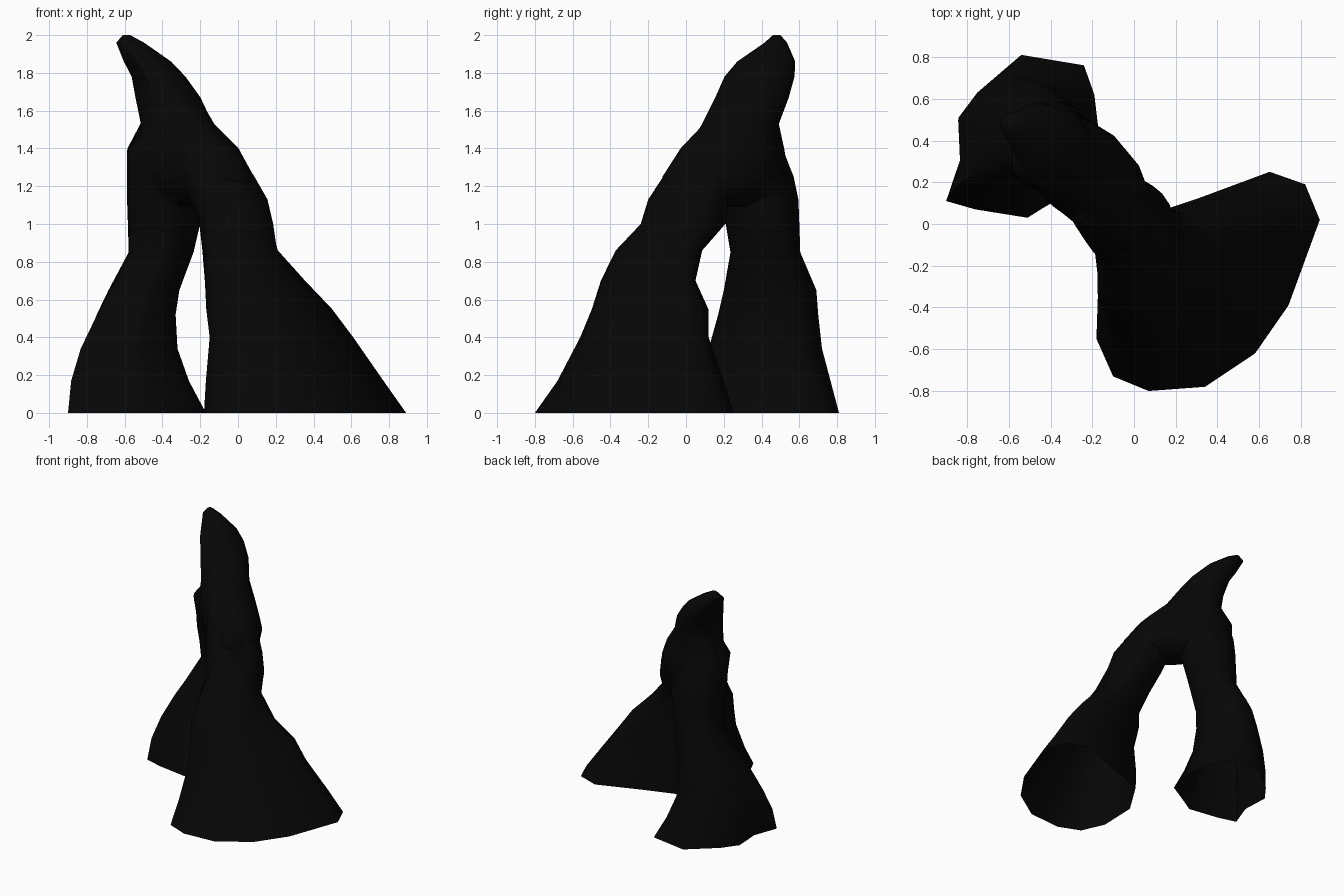
import bpy, bmesh, math
from mathutils import Vector

cube = bpy.data.objects.get("Cube")
if cube:
    bpy.data.objects.remove(cube, do_unlink=True)

# Single dark stone colour
stone = bpy.data.materials.new("black stone")
stone.use_nodes = True
colour = (0.002, 0.002, 0.002, 1)
stone.diffuse_color = colour
stone.node_tree.nodes["Principled BSDF"].inputs["Base Color"].default_value = colour


def loft(name, outline, sections):
    """Closed loft; each section is (z, centre x, centre y, half x, half y, roundness)."""
    xs, ys = [p[0] for p in outline], [p[1] for p in outline]
    mid = Vector(((min(xs) + max(xs)) / 2, (min(ys) + max(ys)) / 2))
    half = Vector(((max(xs) - min(xs)) / 2, (max(ys) - min(ys)) / 2))
    unit = [Vector(((x - mid.x) / half.x, (y - mid.y) / half.y)) for x, y in outline]
    bm = bmesh.new()
    rings = []
    for z, cx, cy, hx, hy, roundness in sections:
        ring = []
        for p in unit:
            q = p + (p.normalized() - p) * roundness
            ring.append(bm.verts.new((cx + q.x * hx, cy + q.y * hy, z)))
        rings.append(ring)
    n = len(outline)
    for low, high in zip(rings, rings[1:]):
        for i in range(n):
            j = (i + 1) % n
            bm.faces.new((low[i], low[j], high[j], high[i]))
    bm.faces.new(rings[0])
    bm.faces.new(rings[-1])
    bmesh.ops.recalc_face_normals(bm, faces=bm.faces)
    mesh = bpy.data.meshes.new(name)
    bm.to_mesh(mesh)
    bm.free()
    mesh.materials.append(stone)
    obj = bpy.data.objects.new(name, mesh)
    bpy.context.collection.objects.link(obj)
    return obj


# Wide front leg, leaning back into the arch
front_foot = [(-.17, -.25), (-.18, -.55), (-.1, -.73), (.07, -.8), (.34, -.78), (.58, -.62),
              (.74, -.39), (.89, .02), (.82, .19), (.65, .25), (.3, .12), (0, .02)]
front_leg = loft("rock_arch", front_foot, [
    (0, .355, -.275, .535, .525, 0),
    (.17, .3, -.24, .47, .44, 0),
    (.4, .23, -.22, .38, .34, 0),
    (.55, .165, -.19, .335, .31, .05),
    (.7, .09, -.2, .27, .255, .15),
    (.86, .02, -.135, .21, .24, .7),
    (1, -.005, -.015, .2, .225, 1),
    (1.13, -.045, .015, .21, .215, 1),
    (1.26, -.105, .075, .195, .19, 1),
    (1.4, -.19, .15, .16, .16, 1)])

# Narrower back leg
back_foot = [(-.9, .11), (-.83, .3), (-.84, .51), (-.75, .63), (-.54, .81), (-.24, .76),
             (-.19, .62), (-.17, .45), (-.22, .2), (-.43, .08), (-.51, .03), (-.76, .07)]
back_leg = loft("back_leg", back_foot, [
    (0, -.535, .42, .365, .39, 0),
    (.17, -.575, .415, .315, .35, .1),
    (.34, -.585, .42, .265, .3, .3),
    (.52, -.55, .435, .22, .265, .5),
    (.65, -.505, .445, .195, .245, .7),
    (.85, -.41, .42, .175, .185, 1),
    (1, -.395, .405, .195, .195, 1),
    (1.13, -.385, .385, .21, .21, 1),
    (1.25, -.395, .37, .2, .2, 1),
    (1.39, -.405, .33, .19, .185, 1),
    (1.48, -.38, .31, .14, .14, 1)])

# Diagonal span rising into a leaning peak, fuller on its far side
span = []
for i in range(14):
    a = math.tau * (i + .25) / 14
    u, v = math.cos(a) * 2, math.sin(a)
    v *= 1.4 if v > 0 else .7
    span.append((v - u, v + u))
peak = loft("peak", span, [
    (1.09, -.21, .2, .13, .13, 0),
    (1.15, -.215, .2, .28, .28, 0),
    (1.25, -.245, .21, .33, .335, 0),
    (1.4, -.295, .245, .3, .28, .2),
    (1.53, -.325, .285, .205, .21, .8),
    (1.67, -.365, .35, .165, .19, 1.25),
    (1.78, -.415, .39, .135, .18, 1.3),
    (1.86, -.475, .425, .12, .15, 1.25),
    (1.96, -.57, .475, .075, .06, 1),
    (2, -.59, .48, .02, .02, 1)])

# Join the three masses into one rock
bpy.context.view_layer.objects.active = front_leg
for part in (peak, back_leg):
    mod = front_leg.modifiers.new("join", 'BOOLEAN')
    mod.operation = 'UNION'
    mod.solver = 'EXACT'
    mod.object = part
    bpy.ops.object.modifier_apply(modifier=mod.name)
    bpy.data.objects.remove(part, do_unlink=True)

# Open undersides
bm = bmesh.new()
bm.from_mesh(front_leg.data)
under = [f for f in bm.faces if all(v.co.z < .001 for v in f.verts)]
bmesh.ops.delete(bm, geom=under, context='FACES')
bm.to_mesh(front_leg.data)
bm.free()

bpy.ops.object.select_all(action='DESELECT')
front_leg.select_set(True)
bpy.ops.object.shade_smooth_by_angle(angle=math.radians(60))
